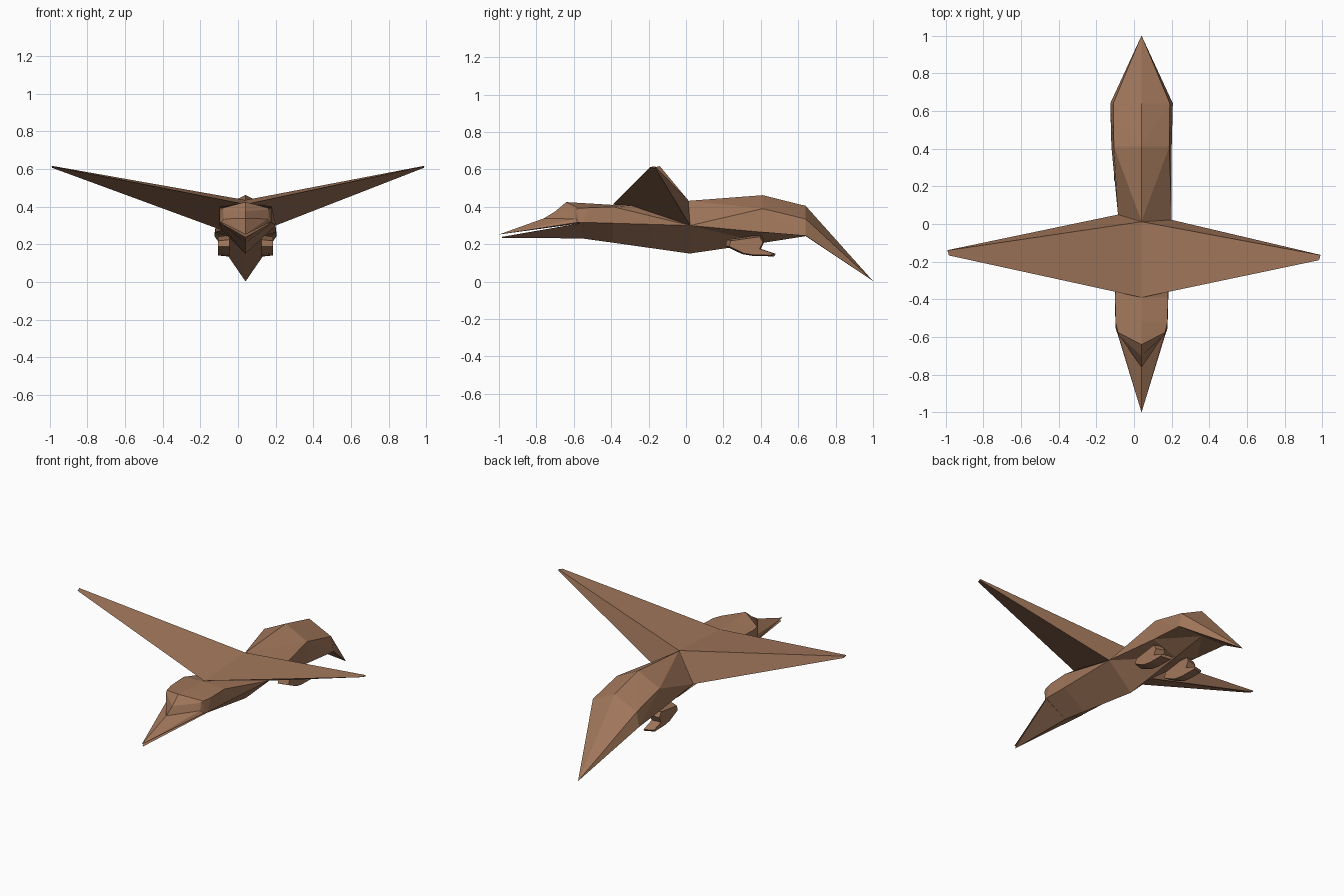
import bpy, bmesh
from mathutils import Vector

if "Cube" in bpy.data.objects:
    bpy.data.objects.remove(bpy.data.objects["Cube"])

CX = 0.04  # centre line of the body

brown = bpy.data.materials.new("feather_brown")
brown.diffuse_color = (0.36, 0.185, 0.105, 1)
brown.use_nodes = True
brown.node_tree.nodes["Principled BSDF"].inputs["Base Color"].default_value = brown.diffuse_color


def finish(name, bm):
    bmesh.ops.remove_doubles(bm, verts=bm.verts, dist=0.0005)
    bmesh.ops.recalc_face_normals(bm, faces=bm.faces)
    me = bpy.data.meshes.new(name)
    bm.to_mesh(me)
    bm.free()
    me.materials.append(brown)
    ob = bpy.data.objects.new(name, me)
    bpy.context.collection.objects.link(ob)
    return ob


def add_face(bm, corners):
    """Add a face, dropping repeated corners so collapsed edges stay clean."""
    keep = []
    for v in corners:
        if all((v.co - k.co).length > 0.0005 for k in keep):
            keep.append(v)
    if len(keep) > 2:
        bm.faces.new(keep)


def loft(name, rings, split=False):
    """Skin equally long closed rings with flat faces; split makes mirrored triangles."""
    bm = bmesh.new()
    vs = [[bm.verts.new(p) for p in r] for r in rings]
    n = len(rings[0])
    for a, b in zip(vs, vs[1:]):
        for i in range(n):
            j = (i + 1) % n
            if not split:
                add_face(bm, (a[i], a[j], b[j], b[i]))
            elif i < n / 2:
                add_face(bm, (a[i], a[j], b[j]))
                add_face(bm, (a[i], b[j], b[i]))
            else:
                add_face(bm, (a[i], a[j], b[i]))
                add_face(bm, (a[j], b[j], b[i]))
    add_face(bm, vs[0])
    add_face(bm, vs[-1])
    return finish(name, bm)


def section(top, shoulder, side, keel):
    """Mirrored ring: top and keel are (y, z), the others (half width, y, z)."""
    half = [shoulder, side]
    return ([Vector((CX, *top))]
            + [Vector((CX + w, y, z)) for w, y, z in half]
            + [Vector((CX, *keel))]
            + [Vector((CX - w, y, z)) for w, y, z in reversed(half)])


def point(y, z):
    return section((y, z), (0, y, z), (0, y, z), (y, z))


# waist, where both halves of the body and the wings meet
right_root = Vector((0.20, 0.022, 0.30))
left_root = Vector((-0.085, 0.05, 0.275))
waist = [Vector((CX, 0.015, 0.432)), right_root, right_root,
         Vector((CX, 0.02, 0.15)), left_root, left_root]

# tail: humped back ending in a drooping point
loft("tail", [
    waist,
    section((0.41, 0.462), (0.147, 0.41, 0.39), (0.16, 0.41, 0.264), (0.41, 0.207)),
    section((0.64, 0.405), (0.15, 0.64, 0.335), (0.166, 0.64, 0.245), (0.64, 0.243)),
    point(1.0, 0.003),
], split=True)

# chest, head and upper beak
loft("body_and_head", [
    waist,
    section((-0.39, 0.41), (0.14, -0.39, 0.40), (0.142, -0.39, 0.312), (-0.39, 0.208)),
    section((-0.52, 0.418), (0.138, -0.52, 0.395), (0.138, -0.55, 0.317), (-0.55, 0.23)),
    section((-0.64, 0.425), (0.125, -0.575, 0.392), (0.133, -0.57, 0.317), (-0.56, 0.232)),
    # brow, then the recess below it
    section((-0.70, 0.375), (0.12, -0.59, 0.385), (0.13, -0.575, 0.317), (-0.57, 0.31)),
    section((-0.76, 0.338), (0.115, -0.59, 0.335), (0.13, -0.575, 0.317), (-0.575, 0.31)),
    point(-1.0, 0.252),
])

# lower beak: keeled wedge below a narrow mouth gap
loft("lower_beak", [
    [(CX - 0.136, -0.555, 0.314), (CX + 0.136, -0.555, 0.314), (CX, -0.555, 0.231)],
    [(CX - 0.004, -0.985, 0.239), (CX + 0.004, -0.985, 0.239), (CX, -0.985, 0.234)],
])

# wings: slim three-sided blades rising to blunt tips
for name, s, tip_y, root in (("right_wing", 1, -0.165, right_root),
                             ("left_wing", -1, -0.14, left_root)):
    loft(name, [
        [(CX, -0.39, 0.413), (CX, 0.012, 0.435), root],
        [(s * 0.982, tip_y - 0.027, 0.612), (s * 0.99, tip_y, 0.617),
         (s * 0.986, tip_y + 0.002, 0.606)],
    ])

# legs: short folded thighs with narrow toes pointing back
profile = [(0.21, 0.19), (0.30, 0.147), (0.36, 0.137), (0.47, 0.135), (0.48, 0.148),
           (0.40, 0.175), (0.42, 0.215), (0.40, 0.25), (0.22, 0.225)]
for name, s in (("right_leg", 1), ("left_leg", -1)):
    inner = [(CX + s * 0.085, y, z) for y, z in profile]
    outer = [(CX + s * 0.145, y * 0.86 + 0.05, z * 0.86 + 0.025) for y, z in profile]
    loft(name, [inner, outer])
